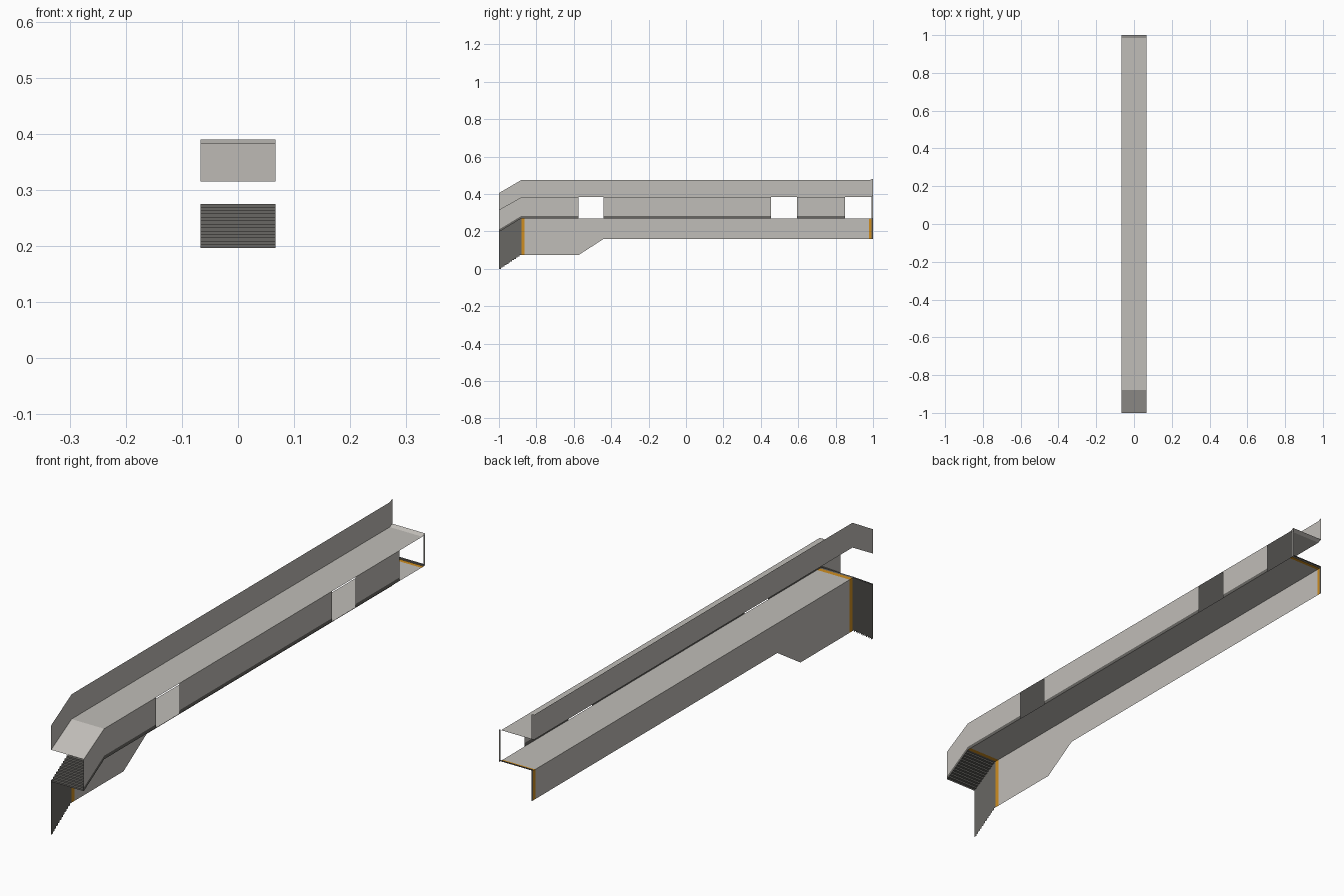
import bpy

if "Cube" in bpy.data.objects:
    bpy.data.objects.remove(bpy.data.objects["Cube"])

W = 0.067            # half width
N = 12               # steps in the front flight
RUN, RISE = 0.12, 0.073


def material(name, rgb):
    m = bpy.data.materials.new(name)
    m.diffuse_color = (*rgb, 1)
    m.use_nodes = True
    m.node_tree.nodes["Principled BSDF"].inputs["Base Color"].default_value = m.diffuse_color
    return m


grey = material("light grey panel", (0.53, 0.51, 0.48))
dark = material("dark grey step", (0.14, 0.135, 0.125))
orange = material("orange safety stripe", (0.62, 0.27, 0.015))


def make(name, verts, faces, mat):
    me = bpy.data.meshes.new(name)
    me.from_pydata(verts, [], faces)
    me.materials.append(mat)
    ob = bpy.data.objects.new(name, me)
    bpy.context.collection.objects.link(ob)
    return ob


def upright(name, x, profile, mat):
    """One flat sheet facing +x, profile listed as (y, z)."""
    return make(name, [(x, y, z) for y, z in profile], [list(range(len(profile)))], mat)


def deck(name, path, mat):
    """Full-width strip following a (y, z) path."""
    verts = [(x, y, z) for y, z in path for x in (-W, W)]
    faces = [(2*i, 2*i+1, 2*i+3, 2*i+2) for i in range(len(path) - 1)]
    return make(name, verts, faces, mat)


FLOOR, CEIL, TOP = 0.27, 0.383, 0.475
Y0, Y1, Y2 = -1, -1 + RUN, 0.993    # front end, top of flight, rear step

# upper parapet along the left edge
upright("upper_parapet", -W, [
    (Y0, CEIL - 0.068), (Y1, CEIL), (0.985, CEIL), (1, CEIL + 0.007),
    (1, TOP + 0.007), (0.985, TOP), (Y1, TOP), (Y0, TOP - 0.07)], grey)

# upper deck, sloping down at the front and slightly up at the rear
deck("upper_deck", [(Y0, CEIL - 0.068), (Y1, CEIL), (0.985, CEIL), (1, CEIL + 0.007)], grey)

# right wall in three sections with door gaps, and dark skirting beneath
SK = FLOOR + 0.013
upright("sloped_wall", W, [(Y0, SK - RISE), (Y1, SK), (Y1, CEIL), (Y0, CEIL - 0.068)], grey)
upright("sloped_skirting", W,
        [(Y0, FLOOR - RISE), (Y1, FLOOR), (Y1, SK), (Y0, SK - RISE)], dark)
for i, (a, b) in enumerate([(Y1, -0.575), (-0.44, 0.455), (0.593, 0.85)]):
    upright(f"side_wall_{i}", W, [(a, SK), (b, SK), (b, CEIL), (a, CEIL)], grey)
    upright(f"skirting_{i}", W, [(a, FLOOR), (b, FLOOR), (b, SK), (a, SK)], dark)
upright("rear_post", W, [(Y2, FLOOR), (1, FLOOR), (1, CEIL + 0.007), (Y2, CEIL + 0.003)], grey)

# lower floor with orange stripes at both ends
S1, S2 = Y1 + 0.016, 0.979
for name, a, b, mat in [("floor_stripe_front", Y1, S1, orange),
                        ("lower_floor", S1, S2, grey),
                        ("floor_stripe_rear", S2, Y2, orange)]:
    deck(name, [(a, FLOOR), (b, FLOOR)], mat)

# lower side wall, deeper at the front, with matching stripes
LOW, MID = 0.073, 0.16
upright("lower_wall", -W, [(S1, LOW), (-0.575, LOW), (-0.44, MID), (S2, MID),
                           (S2, FLOOR), (S1, FLOOR)], grey)
upright("wall_stripe_front", -W, [(Y1, LOW), (S1, LOW), (S1, FLOOR), (Y1, FLOOR)], orange)
upright("wall_stripe_rear", -W, [(S2, MID), (Y2, MID), (Y2, FLOOR), (S2, FLOOR)], orange)

# front flight of steps and its stepped side panel
path = [(Y0, FLOOR - RISE)]
verts, faces = [], []
for i in range(N):
    a, b = Y0 + RUN*i/N, Y0 + RUN*(i + 1)/N
    z = FLOOR - RISE + RISE*(i + 1)/N
    path += [(a, z), (b, z)]
    low = LOW * i / (N - 1)
    verts += [(-W, a, low), (-W, b, low), (-W, b, z), (-W, a, z)]
    faces.append([4*i + k for k in range(4)])
deck("front_steps", path, dark)
make("front_step_side", verts, faces, dark)

# single step at the rear end
deck("rear_step", [(Y2, FLOOR), (Y2, FLOOR + 0.005), (1, FLOOR + 0.005)], dark)
upright("rear_step_side", -W, [(Y2, MID), (1, MID), (1, FLOOR + 0.005), (Y2, FLOOR + 0.005)], dark)
